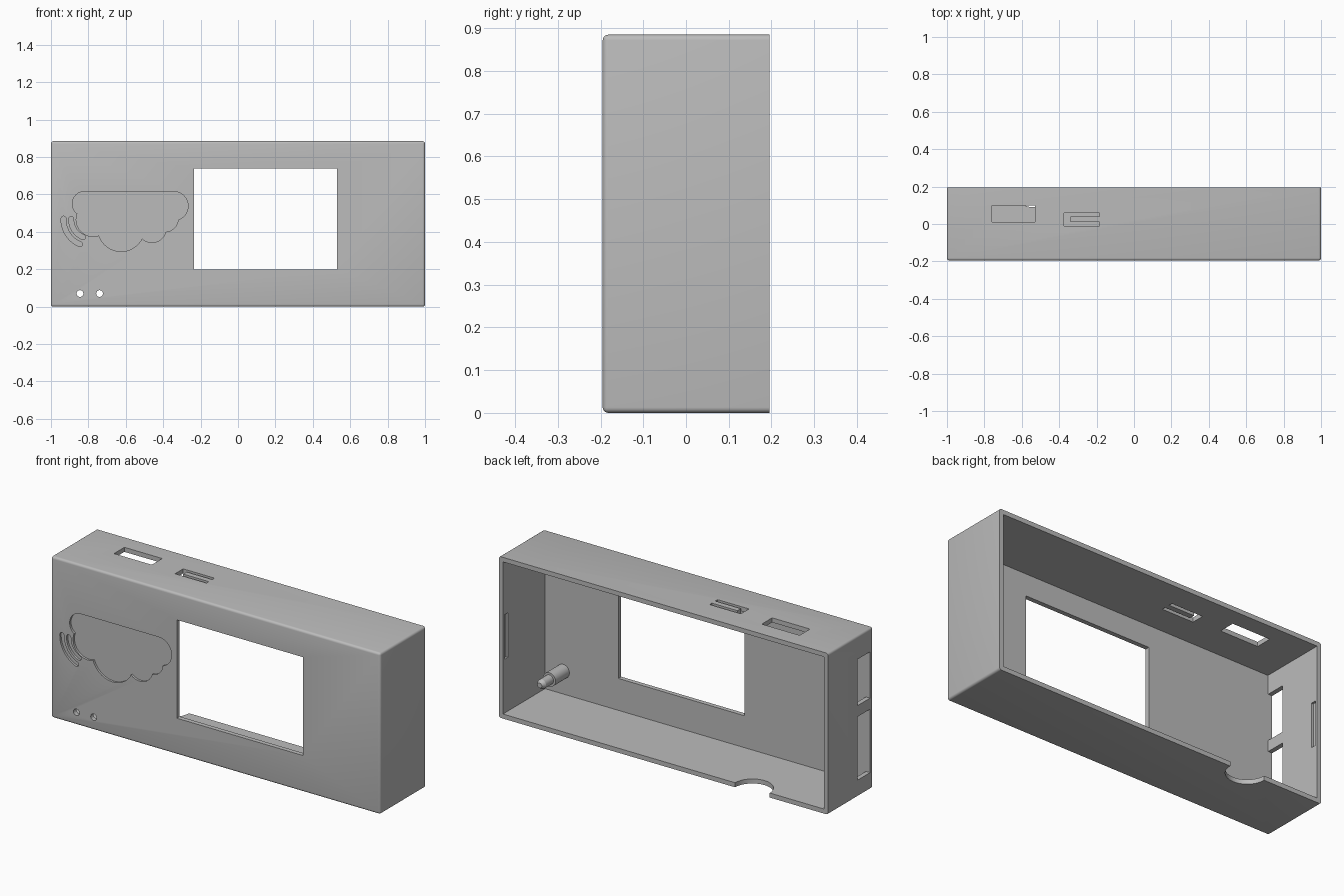
import bpy, bmesh, math
from math import sin, cos, pi, radians
from mathutils import Vector

if "Cube" in bpy.data.objects:
    bpy.data.objects.remove(bpy.data.objects["Cube"])

# Overall half sizes, height and wall thickness
W, D, H, T = 1.0, 0.195, 0.885, 0.025

grey = bpy.data.materials.new("plain grey")
grey.use_nodes = True
grey.diffuse_color = (0.5, 0.5, 0.5, 1)
grey.node_tree.nodes["Principled BSDF"].inputs["Base Color"].default_value = (0.5, 0.5, 0.5, 1)


def add_object(name, bm):
    bmesh.ops.recalc_face_normals(bm, faces=bm.faces)
    mesh = bpy.data.meshes.new(name)
    bm.to_mesh(mesh)
    bm.free()
    mesh.materials.append(grey)
    obj = bpy.data.objects.new(name, mesh)
    bpy.context.collection.objects.link(obj)
    return obj


def prism(name, outline, axis, low, high):
    """Extrude a 2D outline along an axis; outline uses the other two axes."""
    place = {"x": lambda a, b: (low, a, b),
             "y": lambda a, b: (a, low, b),
             "z": lambda a, b: (a, b, low)}[axis]
    bm = bmesh.new()
    face = bm.faces.new([bm.verts.new(place(a, b)) for a, b in outline])
    moved = bmesh.ops.extrude_face_region(bm, geom=[face])["geom"]
    step = Vector([(high - low) * (axis == k) for k in "xyz"])
    bmesh.ops.translate(bm, vec=step, verts=[v for v in moved if isinstance(v, bmesh.types.BMVert)])
    return add_object(name, bm)


def rect(a0, a1, b0, b1):
    return [(a0, b0), (a1, b0), (a1, b1), (a0, b1)]


def arc(cx, cy, r, start, end, n=24):
    return [(cx + r * cos(start + (end - start) * i / n),
             cy + r * sin(start + (end - start) * i / n)) for i in range(n + 1)]


def circle(cx, cy, r, n=32):
    return arc(cx, cy, r, 0, 2 * pi, n)[:-1]


def cut(target, cutter):
    cutter.hide_render = True
    mod = target.modifiers.new("cut", "BOOLEAN")
    mod.operation, mod.solver, mod.object = "DIFFERENCE", "EXACT", cutter
    bpy.context.view_layer.objects.active = target
    bpy.ops.object.modifier_apply(modifier=mod.name)
    bpy.data.objects.remove(cutter)


# Case: a box rounded everywhere but at the open back, then hollowed
case = prism("case", rect(-W, W, 0, H), "y", -D, D)
bm = bmesh.new()
bm.from_mesh(case.data)
edges = [e for e in bm.edges if min(v.co.y for v in e.verts) < 0]
bmesh.ops.bevel(bm, geom=edges, offset=0.013, segments=4, profile=0.5, affect="EDGES")
bm.to_mesh(case.data)
bm.free()
cut(case, prism("cavity", rect(T - W, W - T, T, H - T), "y", T - D, D + 0.1))

# Front: screen window and two round holes
cut(case, prism("window", rect(-0.235, 0.53, 0.2, 0.74), "y", -0.3, -0.1))
for x in (-0.845, -0.74):
    cut(case, prism("hole", circle(x, 0.07, 0.018), "y", -0.3, -0.1))

# Top: plain slot and a C-shaped cut that leaves a springy tongue
cut(case, prism("slot", rect(-0.76, -0.53, 0.01, 0.1), "z", H - 0.1, H + 0.1))
tongue = [(-0.185, -0.01), (-0.185, 0.01), (-0.34, 0.01), (-0.34, 0.04),
          (-0.185, 0.04), (-0.185, 0.06), (-0.375, 0.06), (-0.375, -0.01)]
cut(case, prism("tongue_cut", tongue, "z", H - 0.1, H + 0.1))

# Side: two port openings
for z0, z1 in ((0.093, 0.441), (0.502, 0.756)):
    cut(case, prism("port", rect(-0.168, -0.06, z0, z1), "x", -1.1, -0.9))

# Bottom: half-round cable notch at the back edge
cut(case, prism("notch", circle(-0.54, D, 0.105, 48), "z", -0.1, 0.1))

# Shallow catch grooves inside both side walls
for side in (-1, 1):
    cut(case, prism("groove", rect(0.152, 0.182, 0.32, 0.565), "x", side * 0.95, side * 0.987))

# Engraved cloud: lobes listed anticlockwise, joined where neighbours meet
lobes = [(-0.82, 0.55, 0.066), (-0.775, 0.465, 0.09), (-0.625, 0.42, 0.125),
         (-0.46, 0.42, 0.077), (-0.39, 0.47, 0.07), (-0.345, 0.538, 0.078)]


def meet(p, q):
    a, b = Vector(p[:2]), Vector(q[:2])
    d = (b - a).length
    u = (b - a) / d
    along = (p[2] ** 2 - q[2] ** 2 + d * d) / (2 * d)
    out = math.sqrt(p[2] ** 2 - along ** 2)
    return a + u * along + Vector((u.y, -u.x)) * out


def angle(c, pt):
    return math.atan2(pt.y - c[1], pt.x - c[0])


cloud = []
for i, c in enumerate(lobes):
    start = angle(c, meet(lobes[i - 1], c)) if i else pi / 2
    end = angle(c, meet(c, lobes[i + 1])) if i + 1 < len(lobes) else pi / 2
    while end < start:
        end += 2 * pi
    cloud += arc(*c, start, end)[:-1]
cloud.append((lobes[-1][0], 0.616))
cut(case, prism("cloud", cloud, "y", -0.3, 0.012 - D))

# Engraved signal arcs with round ends
for r in (0.102, 0.143):
    cx, cz, w, a0, a1 = -0.79, 0.466, 0.013, radians(178), radians(248)
    band = arc(cx, cz, r + w, a0, a1)
    band += arc(cx + r * cos(a1), cz + r * sin(a1), w, a1, a1 + pi, 8)[1:]
    band += arc(cx, cz, r - w, a1, a0)[1:]
    band += arc(cx + r * cos(a0), cz + r * sin(a0), w, a0 + pi, a0 + 2 * pi, 8)[1:-1]
    cut(case, prism("signal_arc", band, "y", -0.3, 0.012 - D))

# Inner post: stepped peg with a tapered tip, turned around the y axis
profile = [(0, -0.18), (0.038, -0.18), (0.038, -0.05), (0.026, -0.05),
           (0.026, 0.015), (0.014, 0.035), (0, 0.035)]
bm = bmesh.new()
verts = [bm.verts.new((0.865 + r, y, 0.15)) for r, y in profile]
line = [bm.edges.new(pair) for pair in zip(verts, verts[1:])]
bmesh.ops.spin(bm, geom=verts + line, cent=(0.865, 0, 0.15), axis=(0, 1, 0),
               angle=2 * pi, steps=32)
bmesh.ops.remove_doubles(bm, verts=bm.verts, dist=0.0005)
post = add_object("inner_post", bm)

# Smooth the rounded parts, keep the corners crisp
for obj in (case, post):
    bpy.ops.object.select_all(action="DESELECT")
    obj.select_set(True)
    bpy.context.view_layer.objects.active = obj
    bpy.ops.object.shade_smooth_by_angle(angle=radians(30))
